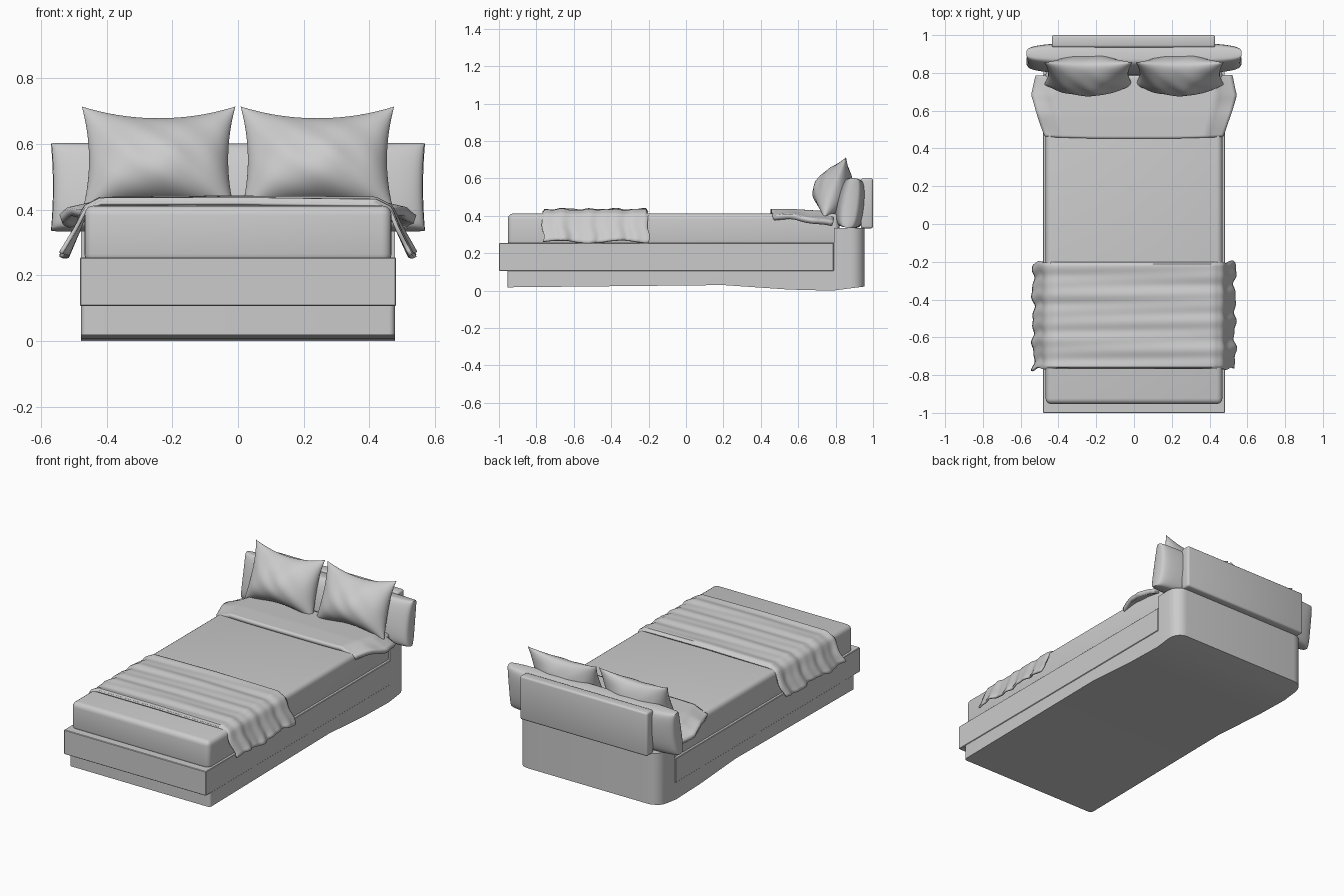
import bpy, bmesh
from math import sin, cos, pi, radians
from mathutils import Matrix, Vector

if "Cube" in bpy.data.objects:
    bpy.data.objects.remove(bpy.data.objects["Cube"])


def finish(name, bm, angle=35):
    bmesh.ops.recalc_face_normals(bm, faces=bm.faces)
    me = bpy.data.meshes.new(name)
    bm.to_mesh(me)
    bm.free()
    ob = bpy.data.objects.new(name, me)
    bpy.context.collection.objects.link(ob)
    bpy.ops.object.select_all(action='DESELECT')
    ob.select_set(True)
    bpy.context.view_layer.objects.active = ob
    bpy.ops.object.shade_smooth_by_angle(angle=radians(angle))
    return ob


def box(name, x0, x1, y0, y1, z0, z1, bevel, seg=3):
    bm = bmesh.new()
    bmesh.ops.create_cube(bm, size=1)
    for v in bm.verts:
        v.co = (x0 + (v.co.x + .5) * (x1 - x0), y0 + (v.co.y + .5) * (y1 - y0),
                z0 + (v.co.z + .5) * (z1 - z0))
    bmesh.ops.bevel(bm, geom=bm.edges[:], offset=bevel, segments=seg, profile=.5, affect='EDGES')
    return finish(name, bm)


def add_grid(bm, f, nu, nv):
    # f maps s, t in [-1, 1] to a point
    g = [[bm.verts.new(f(2 * i / nu - 1, 2 * j / nv - 1)) for j in range(nv + 1)] for i in range(nu + 1)]
    for i in range(nu):
        for j in range(nv):
            bm.faces.new((g[i][j], g[i + 1][j], g[i + 1][j + 1], g[i][j + 1]))


def cloth(name, f, nu, nv, thick):
    bm = bmesh.new()
    add_grid(bm, f, nu, nv)
    ob = finish(name, bm, 60)
    m = ob.modifiers.new("thickness", 'SOLIDIFY')
    m.thickness, m.offset = thick, 0
    return ob


def pillow(name, centre, w, h, t, tilt, power, pinch_x, pinch_z, sag=0, ripple=0):
    bm = bmesh.new()
    m = Matrix.Translation(centre) @ Matrix.Rotation(radians(-tilt), 4, 'X')
    for side in (-1, 1):
        def f(a, b):
            u, v = sin(a * pi / 2), sin(b * pi / 2)
            k = max(0, (1 - u * u) * (1 - v * v))
            d = t * k ** power * (1 - sag * v) + ripple * k * sin(9 * u + 3 * v) * cos(4 * v + u)
            x = u * (w - pinch_x * (1 - v * v))
            z = v * (h - pinch_z * (1 - u * u))
            return m @ Vector((x, side * d, z))
        add_grid(bm, f, 40, 32)
    bmesh.ops.remove_doubles(bm, verts=bm.verts, dist=.0005)
    return finish(name, bm, 50)


def lerp(table, q):
    for (a, fa), (b, fb) in zip(table, table[1:]):
        if q <= b:
            return fa + (fb - fa) * max(0, (q - a) / (b - a))
    return table[-1][1]


# Base: side profile extruded across, back corners rounded
profile = [(-.955, .018), (.2, .03), (.55, .006), (.78, 0), (.955, .022), (.955, .335),
           (.79, .335), (.79, .255), (-.955, .255)]
bm = bmesh.new()
face = bm.faces.new([bm.verts.new((-.478, y, z)) for y, z in profile])
ext = bmesh.ops.extrude_face_region(bm, geom=[face])
bmesh.ops.translate(bm, vec=(.956, 0, 0), verts=[v for v in ext['geom'] if isinstance(v, bmesh.types.BMVert)])


def upright(e, test):
    a, b = e.verts
    return abs(a.co.x - b.co.x) < 1e-4 and abs(a.co.y - b.co.y) < 1e-4 and test(a.co.y)


for test, r in ((lambda y: y > .9, .075), (lambda y: y < -.9, .018)):
    edges = [e for e in bm.edges if upright(e, test)]
    bmesh.ops.bevel(bm, geom=edges, offset=r, segments=6, profile=.5, affect='EDGES')
finish("bed_base", bm)

# Rail overhanging the plinth at the foot
box("frame_rail", -.482, .482, -1, .79, .106, .255, .003, 1)

# Mattress
box("mattress", -.468, .468, -.953, .82, .235, .413, .03, 4)


# Throw blanket: wrinkled drape with flared sides
def throw_point(s, t):
    side = 1 if s > 0 else -1
    q = abs(s)
    x = lerp([(0, 0), (.7, .42), (.78, .465), (.86, .487), (1, .53)], q)
    z = lerp([(0, .432), (.7, .428), (.78, .405), (.86, .35), (1, .262)], q)
    y = -.485 + .282 * t
    wave = sin(46 * y + 1.5 * x * side) + .6 * sin(83 * y - 2 * x * side + 1) + .5 * sin(27 * y + 3 * x * side)
    amp = .0028
    hang = max(0, (q - .75) / .25)
    x += hang * .006 * wave
    z += amp * wave * (1 - hang) + hang * .008 * sin(19 * y + 2 * side)
    y += hang * .012 * sin(5 * z * 9 + side)
    if abs(t) > .96:
        z -= .012 * (1 - hang)
    return (side * x, y, z)


cloth("throw_blanket", throw_point, 80, 90, .012)


# Turned-down sheet, widening towards the pillows
def sheet_point(s, t):
    side = 1 if s > 0 else -1
    q = abs(s)
    y = .625 + .16 * t
    w = lerp([(.46, .468), (.52, .49), (.6, .518), (.68, .54), (.79, .515)], y)
    droop = max(0, (q - .8) / .2)
    back = max(0, (y - .58) / .2)
    z = .422 - .012 * back - droop ** .8 * (.03 + .025 * back) + .004 * sin(30 * y + 4 * s) * droop
    return (side * q * w, y - .012 * (1 - q ** 4) * (t < -.9), z)


cloth("turned_down_sheet", sheet_point, 60, 24, .028)

# Two leaning pillows
for side, label in ((-1, "left"), (1, "right")):
    pillow(label + "_pillow", (side * .242, .797, .552), .234, .173, .105, 20, .55, .022, .04, .3, .006)

# Wide headboard cushion and the panel behind it
pillow("headboard_cushion", (0, .882, .469), .57, .134, .083, 9, .2, .006, .004, .12)
box("headboard_panel", -.435, .43, .935, 1, .333, .6, .012, 3)
